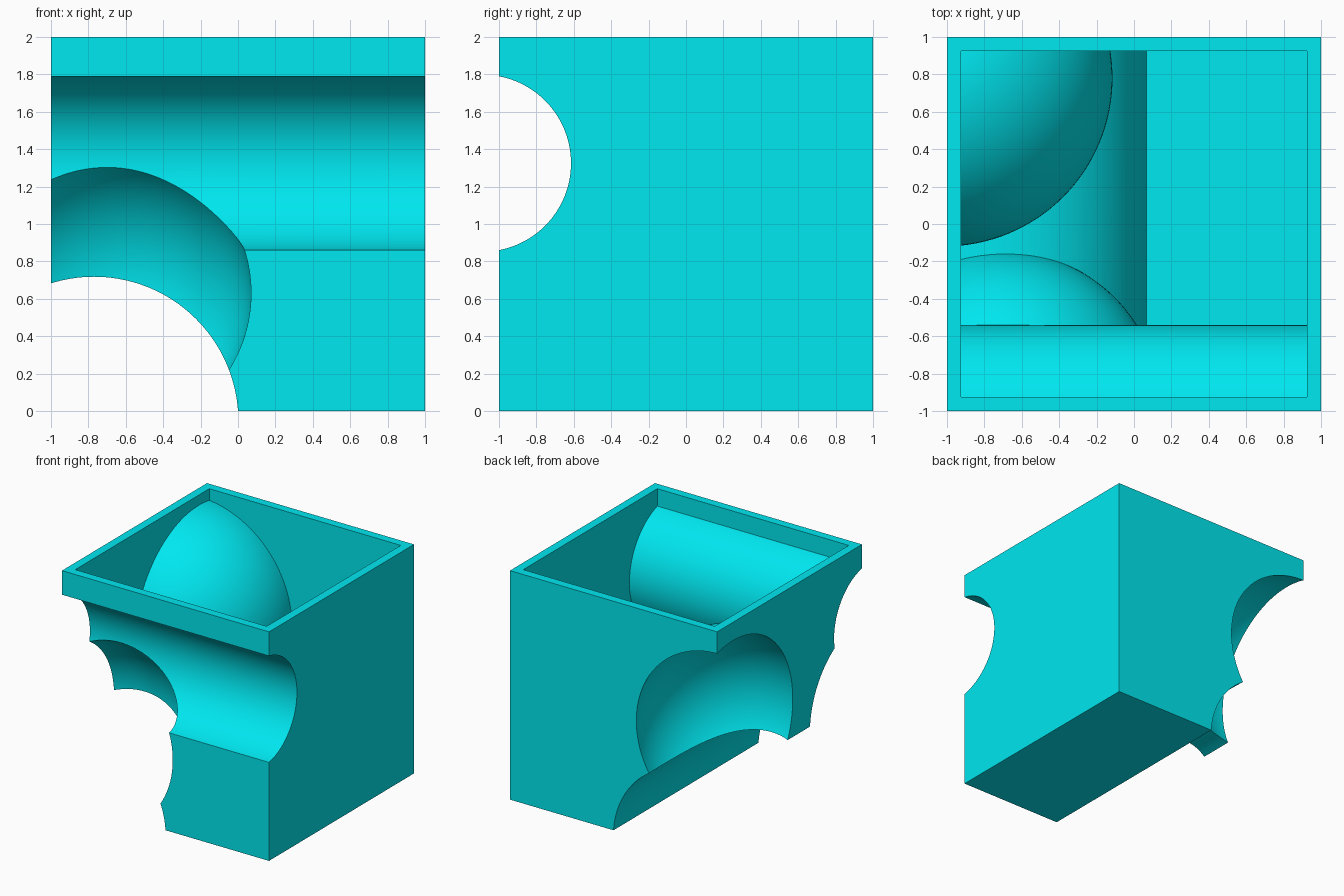
import bpy
from math import pi, radians

if "Cube" in bpy.data.objects:
    bpy.data.objects.remove(bpy.data.objects["Cube"])

WALL = 0.075

cyan = bpy.data.materials.new("cyan")
cyan.diffuse_color = (0.0, 0.8, 0.87, 1)
cyan.use_nodes = True
cyan.node_tree.nodes["Principled BSDF"].inputs["Base Color"].default_value = cyan.diffuse_color


def box(name, half, z0, z1):
    bpy.ops.mesh.primitive_cube_add(size=1, location=(0, 0, (z0 + z1) / 2))
    ob = bpy.context.object
    ob.name = name
    ob.scale = (2 * half, 2 * half, z1 - z0)
    bpy.ops.object.transform_apply(location=True, scale=True)
    return ob


def scoops(grow):
    """Tunnels and bubbles bitten out of the block, enlarged by grow."""
    cutters = []
    for loc, r, rot in [((0, -1.088, 1.325), 0.473, (0, pi / 2, 0)),
                        ((-0.77, 0, -0.054), 0.772, (pi / 2, 0, 0))]:
        bpy.ops.mesh.primitive_cylinder_add(vertices=160, radius=r + grow, depth=3,
                                            location=loc, rotation=rot)
        cutters.append(bpy.context.object)
    for loc, r in [((-0.70, -0.99, 0.63), 0.77), ((-1.015, 0.78, 1.015), 0.825)]:
        bpy.ops.mesh.primitive_uv_sphere_add(segments=128, ring_count=64,
                                             radius=r + grow, location=loc)
        cutters.append(bpy.context.object)
    return cutters


def cut(target, cutters):
    for c in cutters:
        c.hide_render = True
        mod = target.modifiers.new("cut", 'BOOLEAN')
        mod.operation = 'DIFFERENCE'
        mod.solver = 'EXACT'
        mod.object = c
        bpy.context.view_layer.objects.active = target
        bpy.ops.object.modifier_apply(modifier=mod.name)
        bpy.data.objects.remove(c)


# Outer block with the scoops removed
body = box("scooped_open_box", 1, 0, 2)
cut(body, scoops(0))

# Inner cavity keeps an even wall around every scoop
cavity = box("cavity", 1 - WALL, WALL, 2.2)
cut(cavity, scoops(WALL))
cut(body, [cavity])

# Finish
body.data.materials.clear()
body.data.materials.append(cyan)
bpy.ops.object.select_all(action='DESELECT')
body.select_set(True)
bpy.context.view_layer.objects.active = body
bpy.ops.object.shade_smooth_by_angle(angle=radians(20))
